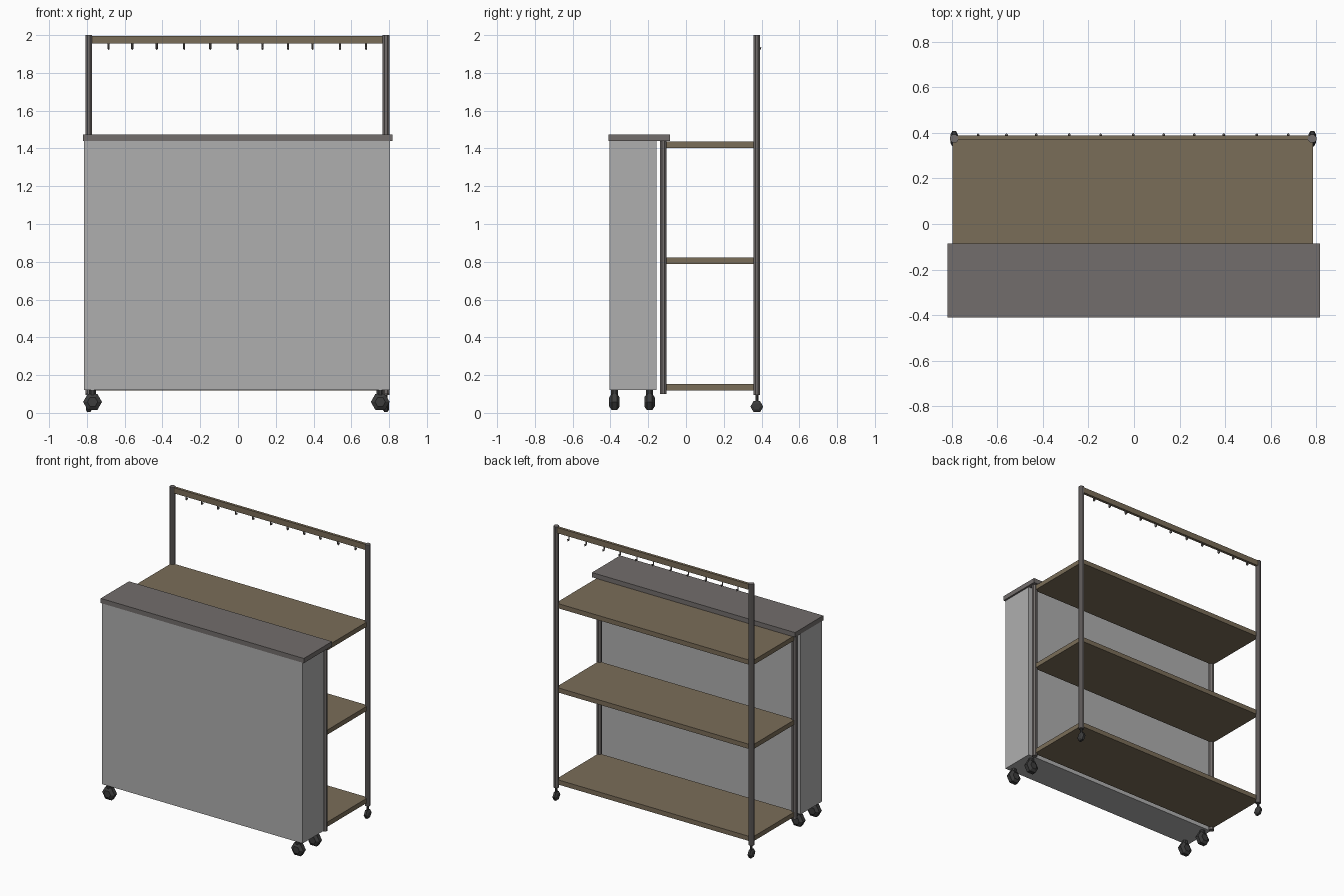
import bpy, bmesh, math
from mathutils import Matrix, Vector

if "Cube" in bpy.data.objects:
    bpy.data.objects.remove(bpy.data.objects["Cube"])


def material(name, rgb):
    m = bpy.data.materials.new(name)
    m.diffuse_color = (*rgb, 1)
    m.use_nodes = True
    m.node_tree.nodes["Principled BSDF"].inputs["Base Color"].default_value = m.diffuse_color
    return m


PANEL = material("light grey panel", (0.43, 0.43, 0.43))
METAL = material("warm grey metal", (0.17, 0.155, 0.15))
WOOD = material("brown wood", (0.195, 0.153, 0.098))
RUBBER = material("dark rubber", (0.045, 0.045, 0.045))


def finish(name, bm, mat):
    bmesh.ops.recalc_face_normals(bm, faces=bm.faces)
    me = bpy.data.meshes.new(name)
    bm.to_mesh(me)
    bm.free()
    me.materials.append(mat)
    ob = bpy.data.objects.new(name, me)
    bpy.context.collection.objects.link(ob)
    return ob


def box(name, x, y, z, mat):
    bm = bmesh.new()
    bmesh.ops.create_cube(bm, size=1)
    for v in bm.verts:
        v.co = [(r[0] + r[1]) / 2 + c * (r[1] - r[0]) for r, c in zip((x, y, z), v.co)]
    return finish(name, bm, mat)


def post(name, x, y, z0, z1, r, mat, sides=8):
    bm = bmesh.new()
    bmesh.ops.create_cone(bm, cap_ends=True, segments=sides, radius1=r, radius2=r, depth=z1 - z0,
                          matrix=Matrix.Translation((x, y, (z0 + z1) / 2)) @ Matrix.Rotation(math.pi / sides, 4, 'Z'))
    return finish(name, bm, mat)


def wheel(name, centre, r, half, axis):
    """Hexagonal wheel with bevelled sides, axle along 'X' or 'Y'."""
    bm = bmesh.new()
    rings = []
    for rr, w in ((r * 0.55, -half), (r, -half * 0.5), (r, half * 0.5), (r * 0.55, half)):
        ring = []
        for i in range(6):
            a = i * math.pi / 3
            u, v = rr * math.cos(a), rr * math.sin(a)
            p = Vector((w, u, v)) if axis == 'X' else Vector((u, w, v))
            ring.append(bm.verts.new(p + Vector(centre)))
        rings.append(ring)
    for a, b in zip(rings, rings[1:]):
        for i in range(6):
            bm.faces.new((a[i], a[i - 1], b[i - 1], b[i]))
    bm.faces.new(rings[0])
    bm.faces.new(rings[-1])
    return finish(name, bm, RUBBER)


# Front cabinet and its overhanging counter
box("cabinet", (-0.815, 0.805), (-0.405, -0.157), (0.12, 1.44), PANEL)
box("counter_top", (-0.82, 0.818), (-0.41, -0.085), (1.44, 1.474), METAL)

# Open shelves
for n, z in (("bottom", 0.118), ("middle", 0.789), ("top", 1.403)):
    box(n + "_shelf", (-0.798, 0.786), (-0.118, 0.376), (z, z + 0.034), WOOD)

# Posts, and casters on cabinet corners and rear posts
for side, x in (("left", -0.79), ("right", 0.783)):
    post(side + "_rear_post", x, 0.375, 0.095, 2.0, 0.0195, METAL)
    post(side + "_front_post", x, -0.12, 0.1, 1.44, 0.0195, METAL)
    post(side + "_rear_caster_stem", x, 0.375, 0.05, 0.1, 0.009, RUBBER)
    wheel(side + "_rear_caster", (x, 0.375, 0.033), 0.034, 0.016, 'X')
    cx = -0.77 if x < 0 else 0.753
    for n, y in (("front", -0.379), ("inner", -0.193)):
        post(f"{side}_{n}_cabinet_caster_stem", cx, y, 0.06, 0.121, 0.02, RUBBER)
        wheel(f"{side}_{n}_cabinet_caster", (cx, y, 0.058), 0.05, 0.028, 'Y')

# Hanging rail with small bent hooks
box("hook_rail", (-0.785, 0.778), (0.368, 0.388), (1.955, 1.996), WOOD)
for i, x in enumerate((-0.685, -0.56, -0.43, -0.285, -0.147, -0.003, 0.13, 0.265, 0.395, 0.54, 0.678)):
    cu = bpy.data.curves.new("hook_curve", 'CURVE')
    cu.dimensions = '3D'
    cu.bevel_depth = 0.0055
    cu.bevel_resolution = 0
    cu.use_fill_caps = True
    pts = ((0.379, 1.96), (0.379, 1.933), (0.384, 1.926), (0.391, 1.926), (0.394, 1.936))
    sp = cu.splines.new('POLY')
    sp.points.add(len(pts) - 1)
    for p, (y, z) in zip(sp.points, pts):
        p.co = (x, y, z, 1)
    cu.materials.append(METAL)
    bpy.context.collection.objects.link(bpy.data.objects.new(f"hook_{i + 1}", cu))
